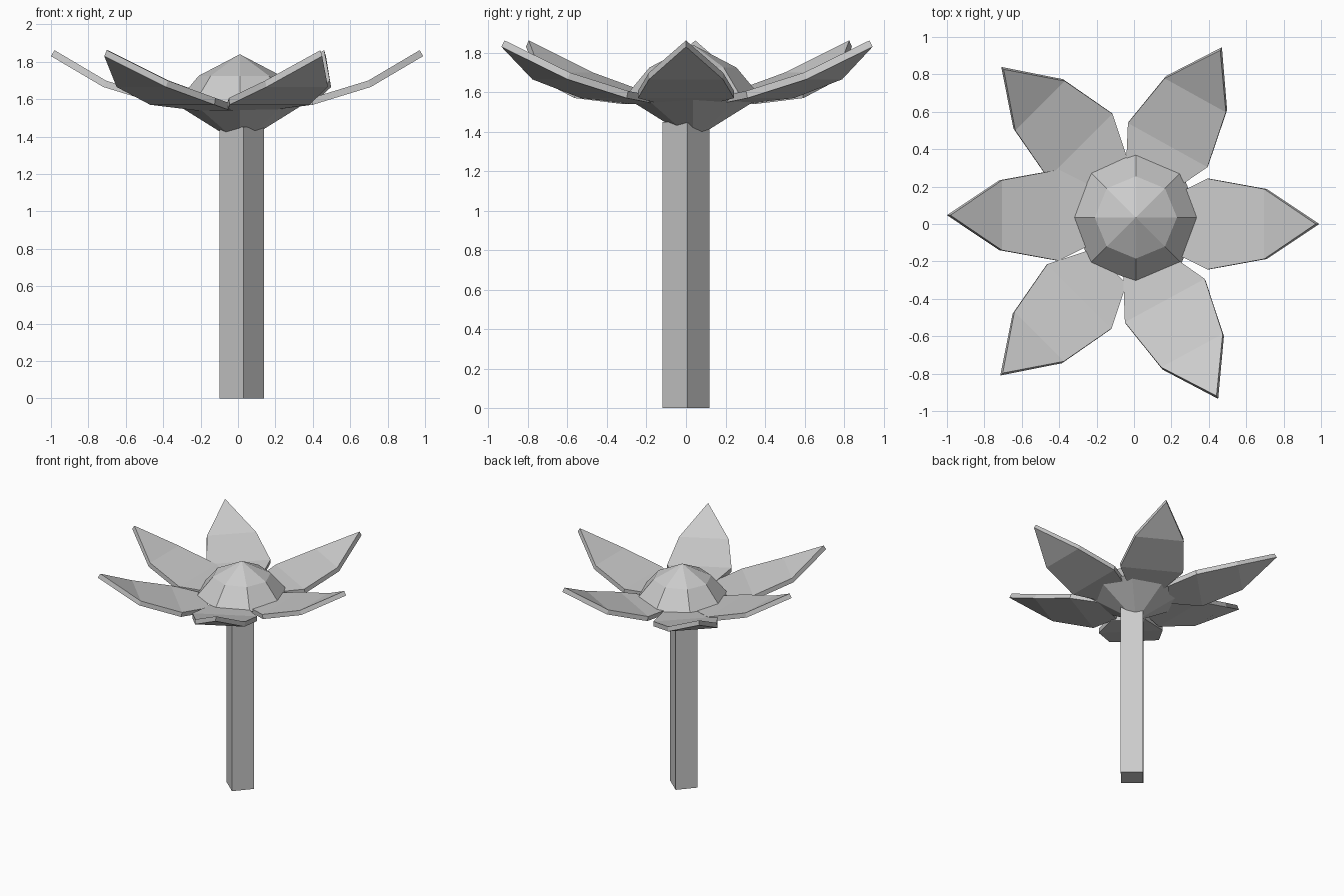
import bpy
import bmesh
from math import cos, sin, radians, tau
from mathutils import Matrix, Vector

if "Cube" in bpy.data.objects:
    bpy.data.objects.remove(bpy.data.objects["Cube"])

# Single plain grey material
GREY = (0.6, 0.6, 0.6, 1)
grey = bpy.data.materials.new("plain grey")
grey.use_nodes = True
grey.diffuse_color = GREY
grey.node_tree.nodes["Principled BSDF"].inputs["Base Color"].default_value = GREY


def finish(name, bm):
    """Turn a bmesh into a flat-shaded object."""
    bmesh.ops.recalc_face_normals(bm, faces=bm.faces)
    mesh = bpy.data.meshes.new(name)
    bm.to_mesh(mesh)
    bm.free()
    mesh.materials.append(grey)
    obj = bpy.data.objects.new(name, mesh)
    bpy.context.collection.objects.link(obj)
    return obj


def loft(name, centre, sides, turn, profile):
    """Polygonal solid of revolution from (radius, height) pairs."""
    bm = bmesh.new()
    rings = []
    for radius, z in profile:
        if radius == 0:
            rings.append([bm.verts.new((*centre, z))] * sides)
            continue
        angles = [turn + tau * i / sides for i in range(sides)]
        rings.append([bm.verts.new((centre[0] + radius * cos(a),
                                    centre[1] + radius * sin(a), z)) for a in angles])
    for low, high in zip(rings, rings[1:]):
        for i in range(sides):
            j = (i + 1) % sides
            corners = list(dict.fromkeys((low[i], low[j], high[j], high[i])))
            bm.faces.new(corners)
    for ring in (rings[0], rings[-1]):
        if len(set(ring)) == sides:
            bm.faces.new(ring)
    return finish(name, bm)


# Square stem, standing cornerwise to the front
loft("stem", (0.02, 0), 4, radians(4), [(0.119, 0), (0.119, 1.45)])

# Eight-sided flower centre: conical cup below, faceted dome above
loft("flower_centre", (0.01, 0.035), 8, 0,
     [(0, 1.36), (0.345, 1.575), (0.22, 1.725), (0, 1.84)])

# Petal outline along its length: distance back from tip, half width, height
PETAL = [(0.82, 0.13, 1.54), (0.59, 0.243, 1.57), (0.28, 0.187, 1.665)]
THICKNESS = 0.037


def petal(name, tip, heading):
    """Pointed, upward-curving petal ending at tip."""
    bm = bmesh.new()
    rows = [[bm.verts.new((-back, side * half, z)) for side in (-1, 1)]
            for back, half, z in PETAL]
    point = bm.verts.new((0, 0, 1.83))
    for a, b in zip(rows, rows[1:]):
        bm.faces.new((a[0], b[0], b[1], a[1]))
    bm.faces.new((rows[-1][0], point, rows[-1][1]))
    bm.normal_update()

    # Thicken upward along the surface normals
    normals = {v: v.normal.copy() for v in bm.verts}
    extruded = {v: bm.verts.new(v.co + n * THICKNESS) for v, n in normals.items()}
    rim = [e for e in bm.edges if e.is_boundary]
    for face in list(bm.faces):
        bm.faces.new([extruded[v] for v in face.verts])
    for edge in rim:
        a, b = edge.verts
        bm.faces.new((a, b, extruded[b], extruded[a]))

    place = Matrix.Translation(Vector((*tip, 0))) @ Matrix.Rotation(radians(heading), 4, 'Z')
    bmesh.ops.transform(bm, matrix=place, verts=bm.verts)
    return finish(name, bm)


# Six petals around the centre
petal("petal_left", (0.99, 0), 0)
petal("petal_back_left", (0.47, 0.945), 61)
petal("petal_back_right", (-0.71, 0.84), 135)
petal("petal_right", (-1.0, 0.047), 180)
petal("petal_front_right", (-0.715, -0.81), 225)
petal("petal_front_left", (0.45, -0.935), 298.5)
